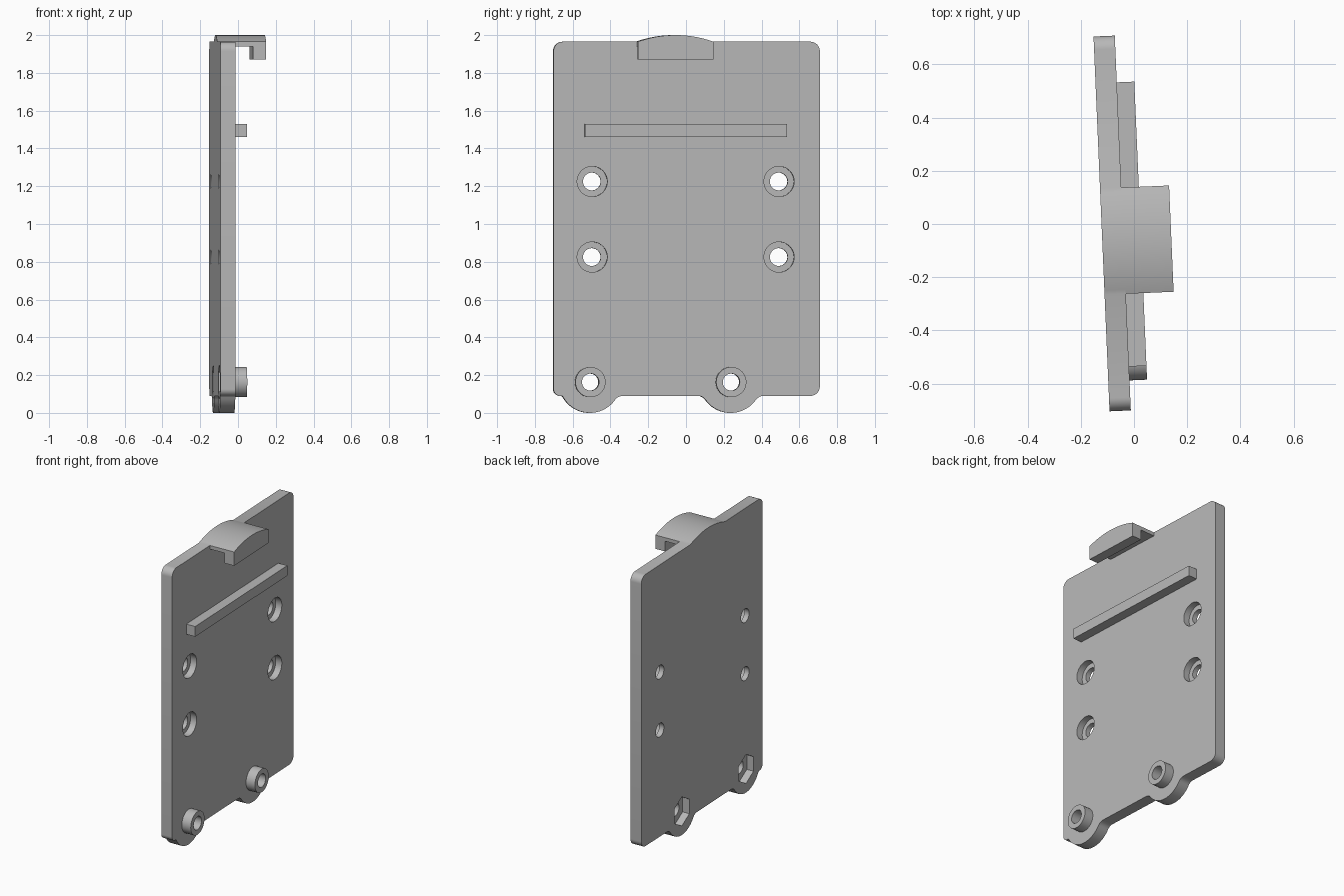
import bpy, bmesh
from math import sin, cos, pi, radians, sqrt, atan2

if "Cube" in bpy.data.objects:
    bpy.data.objects.remove(bpy.data.objects["Cube"], do_unlink=True)

grey = bpy.data.materials.new("light grey")
grey.use_nodes = True
COLOUR = (0.48, 0.48, 0.48, 1)
grey.diffuse_color = COLOUR
grey.node_tree.nodes["Principled BSDF"].inputs["Base Color"].default_value = COLOUR

TILT = radians(2.45)
BACK, FACE, RAISED, TIP = -0.122, -0.042, 0.024, 0.138
LOW, TOP, LEFT, RIGHT = 0.09, 1.965, -0.70, 0.711
BOSSES = [(-0.507, 0.163), (0.239, 0.163)]
TAB = 0.163


def arc(cy, cz, r, a0, a1, n=10):
    """Points on an arc in the y-z plane."""
    return [(cy + r * cos(a0 + (a1 - a0) * i / n),
             cz + r * sin(a0 + (a1 - a0) * i / n)) for i in range(n + 1)]


def circle(cy, cz, r, n=48):
    return arc(cy, cz, r, 0, 2 * pi, n)[:-1]


def prism(name, pts, x0, x1):
    """Extrude a y-z outline along x."""
    bm = bmesh.new()
    base = bm.faces.new([bm.verts.new((x0, y, z)) for y, z in pts])
    new = bmesh.ops.extrude_face_region(bm, geom=[base])["geom"]
    bmesh.ops.translate(bm, vec=(x1 - x0, 0, 0),
                        verts=[v for v in new if isinstance(v, bmesh.types.BMVert)])
    bmesh.ops.recalc_face_normals(bm, faces=bm.faces)
    mesh = bpy.data.meshes.new(name)
    bm.to_mesh(mesh)
    bm.free()
    mesh.materials.append(grey)
    ob = bpy.data.objects.new(name, mesh)
    bpy.context.collection.objects.link(ob)
    return ob


def activate(ob):
    bpy.ops.object.select_all(action='DESELECT')
    ob.select_set(True)
    bpy.context.view_layer.objects.active = ob


def cut(ob, pts, x0, x1):
    """Remove an extruded outline from a part."""
    cutter = prism("cutter", pts, x0, x1)
    cutter.hide_render = True
    mod = ob.modifiers.new("cut", 'BOOLEAN')
    mod.operation, mod.solver, mod.object = 'DIFFERENCE', 'EXACT', cutter
    activate(ob)
    bpy.ops.object.modifier_apply(modifier=mod.name)
    bpy.data.objects.remove(cutter, do_unlink=True)


def box(y0, y1, z0, z1):
    return [(y0, z0), (y1, z0), (y1, z1), (y0, z1)]


def tab(cy, cz, f0, f1):
    """Rounded tab below the plate, with a fillet on either side."""
    def fillet(f):
        dz = cz - (LOW - f)
        dy = sqrt((TAB + f) ** 2 - dz ** 2)
        return dy, atan2(dz, dy)
    d0, a0 = fillet(f0)
    d1, a1 = fillet(f1)
    return (arc(cy - d0, LOW - f0, f0, pi / 2, a0, 6)
            + arc(cy, cz, TAB, pi + a0, 2 * pi - a1, 24)[1:-1]
            + arc(cy + d1, LOW - f1, f1, pi - a1, pi / 2, 6))


# Crown of the plate, which continues over the clip
C0, C1, SAG = -0.261, 0.139, 0.035
half = (C1 - C0) / 2
R = (half ** 2 + SAG ** 2) / (2 * SAG)
spread = atan2(half, R - SAG)
crown = arc((C0 + C1) / 2, TOP + SAG - R, R, pi / 2 - spread, pi / 2 + spread, 24)

# Plate outline, counter-clockwise from the lower left corner
r, s = 0.05, 0.036
outline = (arc(LEFT + s, LOW + s, s, pi, 1.5 * pi)
           + tab(*BOSSES[0], 0.012, 0.05) + tab(*BOSSES[1], 0.05, 0.05)
           + arc(RIGHT - r, LOW + r, r, -pi / 2, 0)
           + arc(RIGHT - r, TOP - r, r, 0, pi / 2)
           + crown
           + arc(LEFT + r, TOP - r, r, pi / 2, pi))
plate = prism("back_plate", outline, BACK, FACE)

# Counterbored screw holes
for y in (-0.495, 0.495):
    for z in (0.825, 1.225):
        cut(plate, circle(y, z, 0.08), BACK + 0.035, FACE + 0.1)
        cut(plate, circle(y, z, 0.047), BACK - 0.1, FACE + 0.1)

# Bosses, with hexagonal nut pockets behind them
parts = [plate]
for i, (y, z) in enumerate(BOSSES):
    cut(plate, circle(y, z, 0.045), BACK - 0.1, FACE + 0.1)
    cut(plate, arc(y, z, 0.1, pi / 2, 2.5 * pi, 6)[:-1], BACK - 0.1, BACK + 0.05)
    boss = prism("boss_%d" % (i + 1), circle(y, z, 0.08), FACE, RAISED)
    cut(boss, circle(y, z, 0.045), FACE - 0.1, RAISED + 0.1)
    parts.append(boss)

# Cross rail
parts.append(prism("cross_rail", box(-0.535, 0.535, 1.46, 1.53), FACE, RAISED))

# Top clip: arched arm with a hooked lip
clip = prism("top_clip", [(C0, 1.87), (C1, 1.87)] + crown, FACE, TIP)
cut(clip, box(C0 - 0.1, C1 + 0.1, 1.7, 1.94), FACE - 0.1, TIP - 0.07)
parts.append(clip)

for ob in parts:
    activate(ob)
    bpy.ops.object.shade_smooth_by_angle(angle=radians(30))
    ob.rotation_euler.z = TILT
